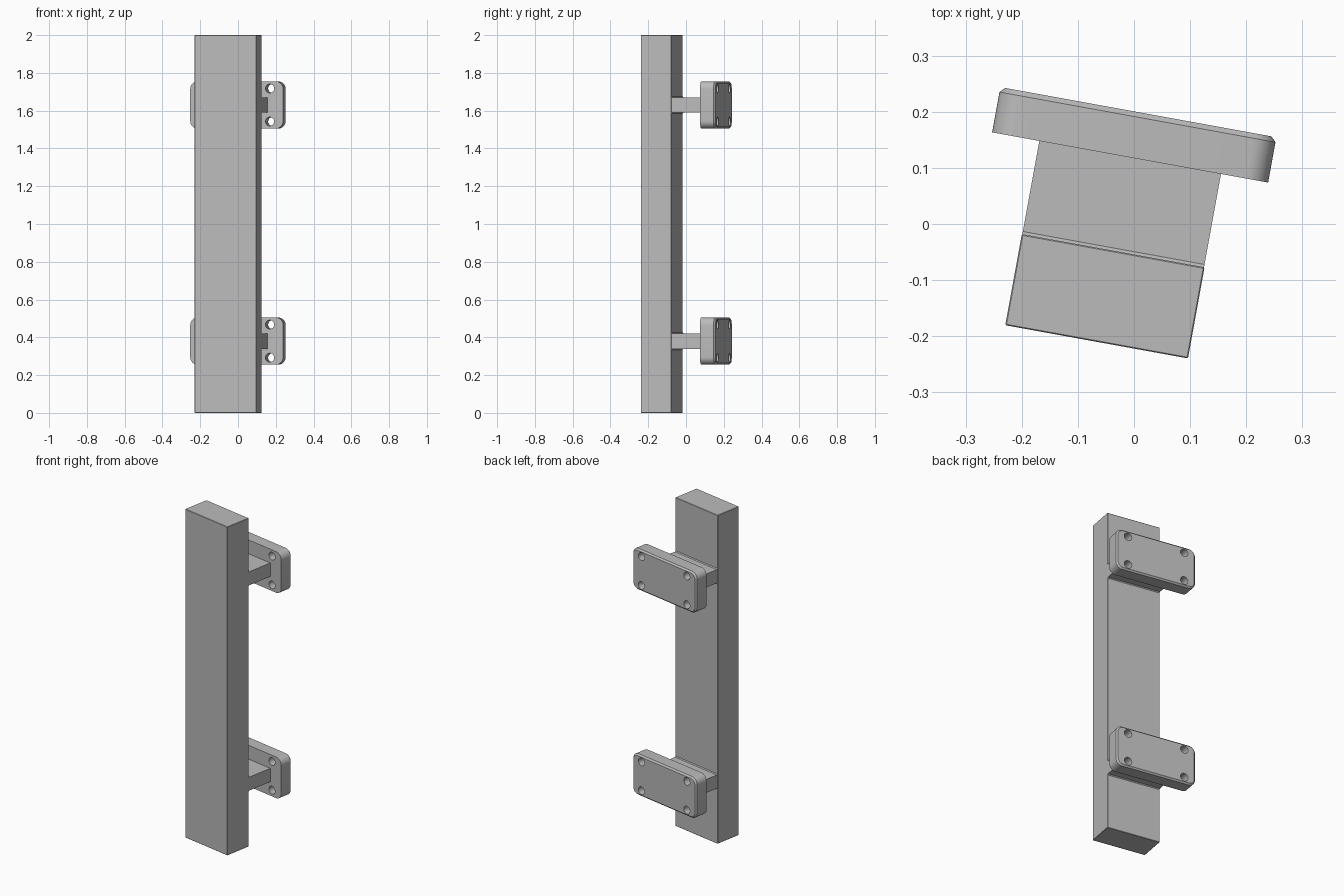
import bpy
import bmesh
from math import radians
from mathutils import Matrix, Vector

if "Cube" in bpy.data.objects:
    bpy.data.objects.remove(bpy.data.objects["Cube"])

TURN = Matrix.Rotation(radians(-10.3), 4, "Z")   # whole handle is turned
MID = -0.028                                      # centre line across the width
WIDTH = 0.331
BAR_FRONT, BAR_BACK = -0.2185, -0.0535
PLATE_FRONT, PLATE_BACK = 0.1155, 0.1975
LEVELS = {"lower": 0.38, "upper": 1.63}

grey = bpy.data.materials.new("plain_grey")
grey.use_nodes = True
grey.diffuse_color = (0.5, 0.5, 0.5, 1)
grey.node_tree.nodes["Principled BSDF"].inputs["Base Color"].default_value = (0.5, 0.5, 0.5, 1)


def box(bm, x, y, z):
    """Add a box given its (low, high) range on each axis."""
    lows, highs = Vector((x[0], y[0], z[0])), Vector((x[1], y[1], z[1]))
    size = highs - lows
    bmesh.ops.create_cube(bm, size=1, matrix=Matrix.Translation((lows + highs) / 2)
                          @ Matrix.Diagonal((*size, 1)))


def finish(name, bm):
    """Turn the part into place and make it an object."""
    bmesh.ops.recalc_face_normals(bm, faces=bm.faces)
    bm.transform(TURN)
    mesh = bpy.data.meshes.new(name)
    bm.to_mesh(mesh)
    bm.free()
    obj = bpy.data.objects.new(name, mesh)
    bpy.context.collection.objects.link(obj)
    mesh.materials.append(grey)
    return obj


def select_only(obj):
    bpy.ops.object.select_all(action="DESELECT")
    obj.select_set(True)
    bpy.context.view_layer.objects.active = obj


# Long grip bar with barely broken edges
bm = bmesh.new()
box(bm, (MID - WIDTH / 2, MID + WIDTH / 2), (BAR_FRONT, BAR_BACK), (0, 2))
bmesh.ops.bevel(bm, geom=bm.edges[:], offset=0.002, segments=1, affect="EDGES")
finish("grip_bar", bm)


def make_post(name, level):
    """Flat arm from bar to plate, flared slightly where it meets the bar."""
    half, flare = 0.041, 0.005
    top = [(BAR_BACK - 0.01, half + flare), (BAR_BACK, half + flare),
           (BAR_BACK + flare, half), (PLATE_FRONT + 0.01, half)]
    outline = top + [(y, -z) for y, z in reversed(top)]
    bm = bmesh.new()
    left = MID - WIDTH / 2 + 0.001
    face = bm.faces.new([bm.verts.new((left, y, level + z)) for y, z in outline])
    side = bmesh.ops.extrude_face_region(bm, geom=[face])["geom"]
    bmesh.ops.translate(bm, vec=(WIDTH - 0.002, 0, 0),
                        verts=[v for v in side if isinstance(v, bmesh.types.BMVert)])
    finish(name, bm)


def make_plate(name, level):
    """Rounded mounting plate with four through holes."""
    bm = bmesh.new()
    box(bm, (MID - 0.25, MID + 0.25), (PLATE_FRONT, PLATE_BACK), (level - 0.125, level + 0.125))
    corners = [e for e in bm.edges if abs(e.verts[0].co.y - e.verts[1].co.y) > 0.01]
    bmesh.ops.bevel(bm, geom=corners, offset=0.04, segments=10, profile=0.5, affect="EDGES")
    rim = [e for e in bm.edges if all(v.co.y > PLATE_BACK - 0.001 for v in e.verts)]
    bmesh.ops.bevel(bm, geom=rim, offset=0.009, segments=1, affect="EDGES")
    plate = finish(name, bm)

    # Screw hole cutter
    bm = bmesh.new()
    for dx in (-0.178, 0.178):
        for dz in (-0.0875, 0.0875):
            place = Matrix.Translation((MID + dx, (PLATE_FRONT + PLATE_BACK) / 2, level + dz))
            bmesh.ops.create_cone(bm, cap_ends=True, segments=32, radius1=0.0235, radius2=0.0235,
                                  depth=0.2, matrix=place @ Matrix.Rotation(radians(90), 4, "X"))
    cutter = finish("hole_cutter", bm)
    cutter.hide_render = True
    cut = plate.modifiers.new("holes", "BOOLEAN")
    cut.operation = "DIFFERENCE"
    cut.solver = "EXACT"
    cut.object = cutter
    select_only(plate)
    bpy.ops.object.modifier_apply(modifier=cut.name)
    bpy.data.objects.remove(cutter)
    bpy.ops.object.shade_smooth_by_angle(angle=radians(30))


for label, level in LEVELS.items():
    make_post(label + "_post", level)
    make_plate(label + "_mounting_plate", level)
